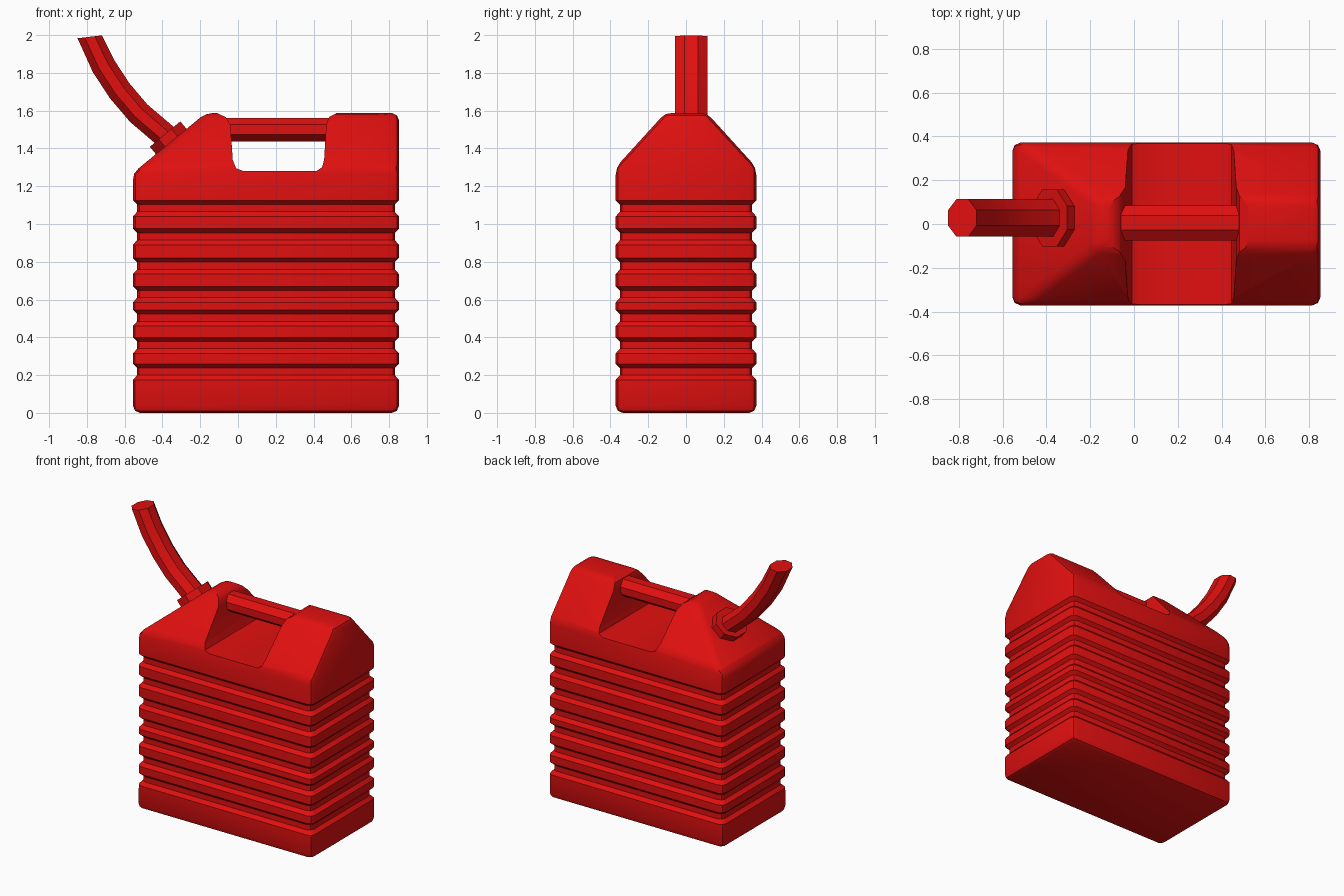
import bpy, bmesh, math
from mathutils import Vector

if "Cube" in bpy.data.objects:
    bpy.data.objects.remove(bpy.data.objects["Cube"])

red = bpy.data.materials.new("red plastic")
red.diffuse_color = (0.75, 0.005, 0.005, 1)
red.use_nodes = True
red.node_tree.nodes["Principled BSDF"].inputs["Base Color"].default_value = red.diffuse_color


def finish(bm, name, angle=35):
    bmesh.ops.recalc_face_normals(bm, faces=bm.faces)
    me = bpy.data.meshes.new(name)
    bm.to_mesh(me)
    bm.free()
    me.materials.append(red)
    ob = bpy.data.objects.new(name, me)
    bpy.context.collection.objects.link(ob)
    smooth(ob, angle)
    return ob


def smooth(ob, angle):
    bpy.ops.object.select_all(action='DESELECT')
    bpy.context.view_layer.objects.active = ob
    ob.select_set(True)
    bpy.ops.object.shade_smooth_by_angle(angle=math.radians(angle))


def prism(profile, half_depth):
    """Extrude an x-z outline symmetrically along y."""
    bm = bmesh.new()
    face = bm.faces.new([bm.verts.new((x, -half_depth, z)) for x, z in profile])
    ext = bmesh.ops.extrude_face_region(bm, geom=[face])
    new = [v for v in ext["geom"] if isinstance(v, bmesh.types.BMVert)]
    bmesh.ops.translate(bm, vec=(0, 2 * half_depth, 0), verts=new)
    bmesh.ops.recalc_face_normals(bm, faces=bm.faces)
    return bm


def tube(name, points, dirs, ry, rn, sides=8):
    """Capped tube through points, wider in y than across."""
    bm = bmesh.new()
    rings = []
    for p, d in zip(points, dirs):
        across = Vector(d).normalized().cross(Vector((0, 1, 0)))
        ring = []
        for i in range(sides):
            a = 2 * math.pi * (i + 0.5) / sides
            k = 1 / math.cos(math.pi / sides)
            off = Vector((0, ry * k * math.cos(a), 0)) + across * rn * k * math.sin(a)
            ring.append(bm.verts.new(Vector(p) + off))
        rings.append(ring)
    for a, b in zip(rings, rings[1:]):
        for i in range(sides):
            j = (i + 1) % sides
            bm.faces.new((a[i], a[j], b[j], b[i]))
    bm.faces.new(rings[0])
    bm.faces.new(rings[-1])
    return finish(bm, name, 30)


# Can body: block with a sloped spout side and two sloped shoulders
X0, X1, HY, TOP = -0.556, 0.852, 0.372, 1.588
body_bm = prism([(X0, 0), (X1, 0), (X1, TOP), (-0.17, TOP), (X0, 1.27)], HY)
for s in (-1, 1):
    geom = body_bm.verts[:] + body_bm.edges[:] + body_bm.faces[:]
    cut = bmesh.ops.bisect_plane(body_bm, geom=geom, dist=1e-5, clear_outer=True,
                                 plane_co=(0, s * HY, 1.30), plane_no=(0, s * 1.1, 1))
    edges = [e for e in cut["geom_cut"] if isinstance(e, bmesh.types.BMEdge)]
    bmesh.ops.contextual_create(body_bm, geom=edges)
bmesh.ops.recalc_face_normals(body_bm, faces=body_bm.faces)
bmesh.ops.bevel(body_bm, geom=body_bm.edges[:], offset=0.055, segments=2,
                profile=0.5, affect='EDGES', clamp_overlap=True)

# Horizontal grooves around the body
cx, hx, depth = (X0 + X1) / 2, (X1 - X0) / 2, 0.022
for top in (1.125, 0.975, 0.82, 0.67, 0.545, 0.4, 0.26):
    for z in (top, top - 0.022, top - 0.06, top - 0.085):
        geom = body_bm.verts[:] + body_bm.edges[:] + body_bm.faces[:]
        bmesh.ops.bisect_plane(body_bm, geom=geom, dist=1e-5,
                               plane_co=(0, 0, z), plane_no=(0, 0, 1))
    for v in body_bm.verts:
        if top - 0.065 < v.co.z < top - 0.015:
            v.co.x = cx + (v.co.x - cx) * (1 - depth / hx)
            v.co.y *= 1 - depth / HY
body = finish(body_bm, "can_body")

# Hand opening between the two humps
notch = [(-0.115, 1.7), (-0.115, 1.589), (-0.065, 1.566), (-0.04, 1.525), (-0.028, 1.34),
         (-0.01, 1.295), (0.03, 1.28), (0.415, 1.28), (0.445, 1.3), (0.456, 1.34),
         (0.467, 1.525), (0.482, 1.566), (0.525, 1.589), (0.525, 1.7)]
cutter = finish(prism(notch, 0.6), "hand_opening_cutter")
cutter.hide_render = True
mod = body.modifiers.new("hand opening", 'BOOLEAN')
mod.operation, mod.solver, mod.object = 'DIFFERENCE', 'EXACT', cutter
bpy.context.view_layer.objects.active = body
bpy.ops.object.select_all(action='DESELECT')
body.select_set(True)
bpy.ops.object.modifier_apply(modifier=mod.name)
bpy.data.objects.remove(cutter)
smooth(body, 35)

# Grip bar across the opening
tube("grip_bar", [(-0.06, 0.005, 1.5), (0.49, 0.005, 1.5)], [(1, 0, 0)] * 2, 0.08, 0.062)

# Collar on the slope
n = Vector((-0.64, 0, 0.77)).normalized()
c = Vector((-0.386, 0.028, 1.476))
tube("spout_collar", [c - n * 0.09, c], [n, n], 0.13, 0.105)

# Curved spout
path = [(-0.35, 1.44), (-0.39, 1.471), (-0.526, 1.587), (-0.627, 1.706),
        (-0.712, 1.836), (-0.785, 1.991)]
pts = [Vector((x, 0.028, z)) for x, z in path]
dirs = [pts[min(i + 1, 5)] - pts[max(i - 1, 0)] for i in range(6)]
dirs[-1] = Vector((-0.12, 0, 1))
tube("spout", pts, dirs, 0.086, 0.065)
